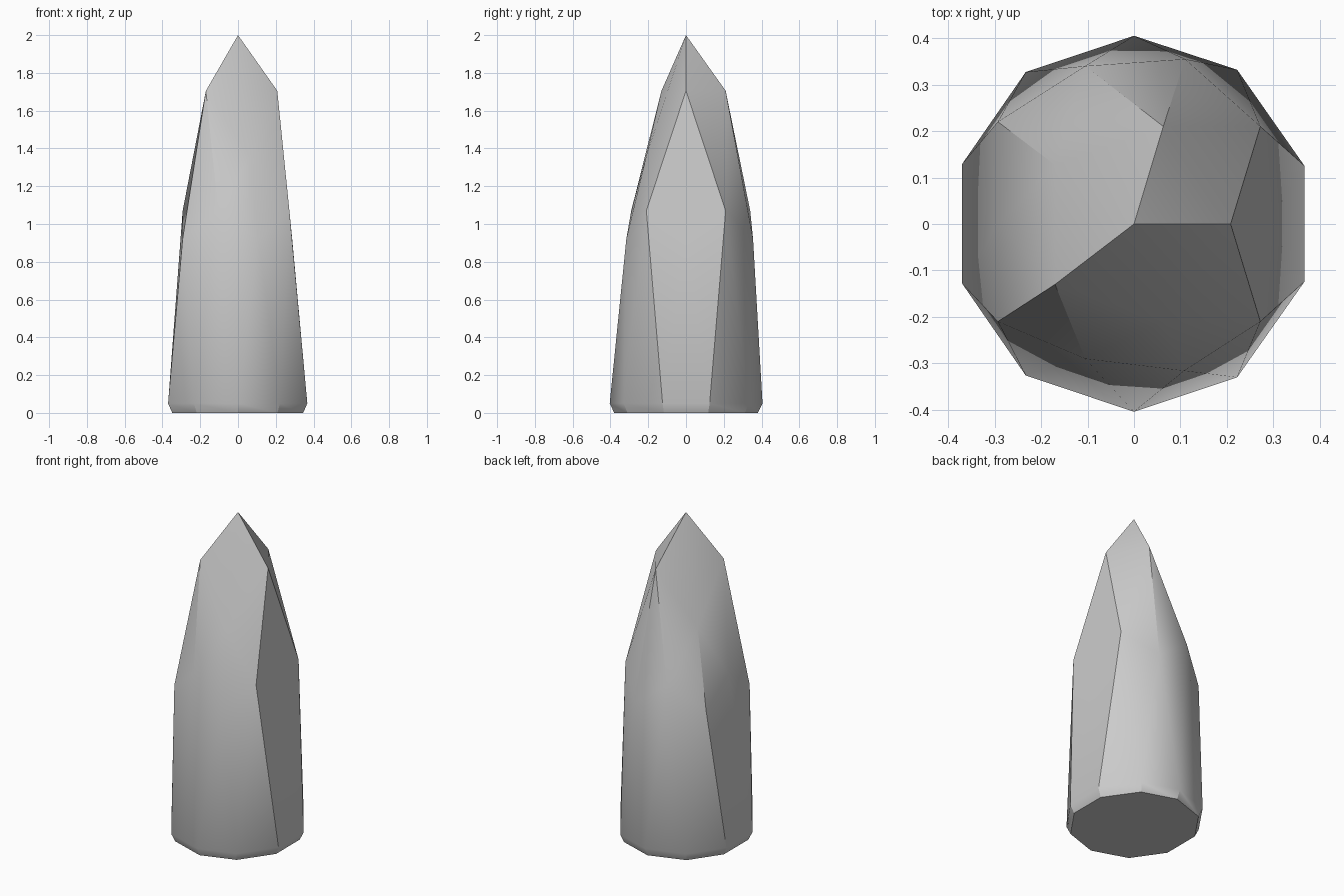
import bpy, bmesh

if "Cube" in bpy.data.objects:
    bpy.data.objects.remove(bpy.data.objects["Cube"])

# Crystal shard: upper half of a stretched 80-face icosphere with chipped facets
TIP = (0, 0, 2)
SHOULDER = [(.208, 0, 1.705), (.063, .21, 1.705), (-.17, .127, 1.37),
            (-.17, -.13, 1.705), (.065, -.21, 1.36)]
WAIST_LOW = [(.287, 0, .92), (.11, .355, .92), (-.293, .22, .92),
             (-.293, -.21, .92), (.108, -.316, .92)]
WAIST_HIGH = [(.272, .21, 1.07), (-.105, .34, 1.07), (-.293, 0, 1.07),
              (-.105, -.29, 1.07), (.272, -.21, 1.07)]
RIM = [(.367, .125), (.222, .332), (0, .405), (-.233, .327), (-.37, .129),
       (-.37, -.128), (-.233, -.326), (0, -.404), (.222, -.33), (.367, -.124)]

bm = bmesh.new()
tip = bm.verts.new(TIP)
S, L, H = [[bm.verts.new(p) for p in ring] for ring in (SHOULDER, WAIST_LOW, WAIST_HIGH)]
E = [bm.verts.new((x, y, .05)) for x, y in RIM]
B = [bm.verts.new((x * .94, y * .94, 0)) for x, y in RIM]

# Facets, one fifth at a time
for i in range(5):
    n = (i + 1) % 5
    e0, e1, e2 = E[2 * i - 1], E[2 * i], E[2 * i + 1]
    for f in ((tip, S[i], S[n]), (S[i], H[i], S[n]), (S[i], L[i], H[i]),
              (S[i], H[i - 1], L[i]), (L[i], e0, e1), (L[i], e1, H[i]),
              (H[i], e1, e2), (H[i], e2, L[n])):
        bm.faces.new(f)

# Bevelled foot and flat base
for j in range(10):
    k = (j + 1) % 10
    bm.faces.new((E[j], B[j], B[k], E[k]))
bm.faces.new(B[::-1])
bmesh.ops.recalc_face_normals(bm, faces=bm.faces)

mesh = bpy.data.meshes.new("crystal_shard")
bm.to_mesh(mesh)
bm.free()
shard = bpy.data.objects.new("crystal_shard", mesh)
bpy.context.collection.objects.link(shard)
bpy.context.view_layer.objects.active = shard
shard.select_set(True)
bpy.ops.object.shade_smooth_by_angle(angle=0.5236)
